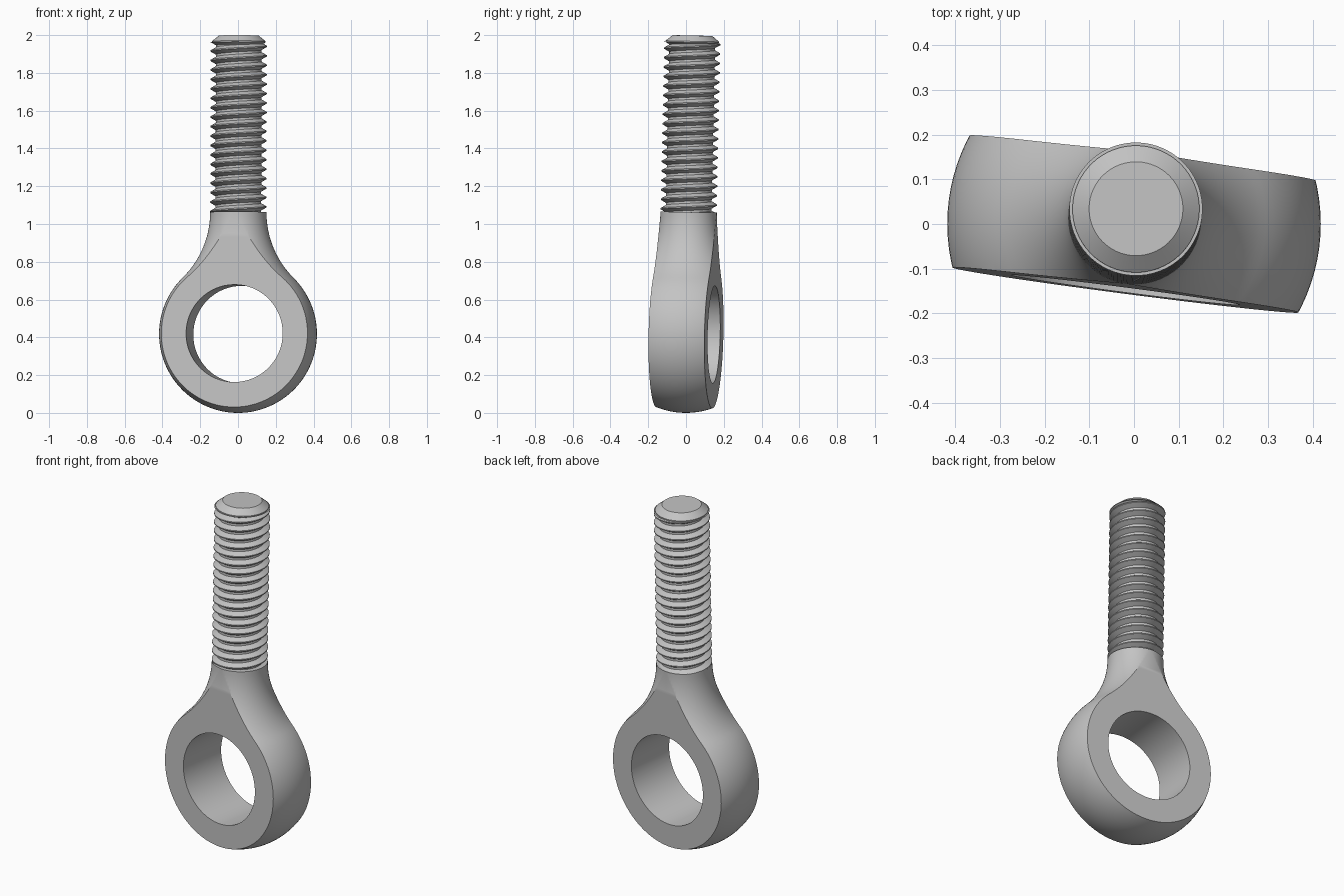
import bpy, bmesh, math
from mathutils import Vector

cube = bpy.data.objects.get("Cube")
if cube:
    bpy.data.objects.remove(cube, do_unlink=True)

# Main sizes, measured from the centre of the eye
EYE_R, HOLE_R, HALF_T = 0.418, 0.258, 0.149
SHANK_R, NECK_TOP, TOP = 0.149, 0.645, 1.58
ROOT_R, PITCH = 0.121, 0.05
CENTRE = Vector((0, 0, EYE_R))
TURN = (math.radians(-1.25), 0, math.radians(-7.4))

steel = bpy.data.materials.new("grey steel")
steel.use_nodes = True
colour = (0.55, 0.55, 0.55, 1)
steel.diffuse_color = colour
steel.node_tree.nodes["Principled BSDF"].inputs["Base Color"].default_value = colour


def make_object(name, bm):
    mesh = bpy.data.meshes.new(name)
    bm.to_mesh(mesh)
    bm.free()
    mesh.materials.append(steel)
    ob = bpy.data.objects.new(name, mesh)
    bpy.context.collection.objects.link(ob)
    return ob


def activate(ob):
    bpy.ops.object.select_all(action="DESELECT")
    ob.select_set(True)
    bpy.context.view_layer.objects.active = ob


def lathe(name, profile, steps=96):
    """Turn a list of (radius, height) points about the z axis."""
    bm = bmesh.new()
    verts = [bm.verts.new((r, 0, z)) for r, z in profile]
    edges = [bm.edges.new(pair) for pair in zip(verts, verts[1:])]
    bmesh.ops.spin(bm, geom=verts + edges, cent=(0, 0, 0), axis=(0, 0, 1),
                   angle=math.tau, steps=steps)
    bmesh.ops.remove_doubles(bm, verts=bm.verts, dist=1e-5)
    bmesh.ops.recalc_face_normals(bm, faces=bm.faces)
    return make_object(name, bm)


def cut(ob, cutter, operation):
    mod = ob.modifiers.new("cut", "BOOLEAN")
    mod.object, mod.operation, mod.solver = cutter, operation, "EXACT"
    activate(ob)
    bpy.ops.object.modifier_apply(modifier=mod.name)
    bpy.data.objects.remove(cutter, do_unlink=True)


def finish(ob):
    activate(ob)
    bpy.ops.object.shade_smooth_by_angle(angle=math.radians(30))
    ob.location, ob.rotation_euler = CENTRE, TURN


# Eye and neck: a ball flowing through a tangent fillet into the shank
fillet_r = ((SHANK_R**2 + NECK_TOP**2 - EYE_R**2) / (2 * (EYE_R - SHANK_R)))
fillet_x = SHANK_R + fillet_r
join = math.atan2(NECK_TOP, fillet_x)
profile = []
for i in range(41):
    a = -math.pi / 2 + (join + math.pi / 2) * i / 40
    profile.append((EYE_R * math.cos(a), EYE_R * math.sin(a)))
profile[0] = (0, -EYE_R)
for i in range(1, 21):
    a = math.pi + join * (1 - i / 20)
    profile.append((fillet_x + fillet_r * math.cos(a),
                    NECK_TOP + fillet_r * math.sin(a)))
profile.append((0, NECK_TOP))
eye = lathe("eye_and_neck", profile)

# Flat cheeks
bm = bmesh.new()
bmesh.ops.create_cube(bm, size=2)
bmesh.ops.scale(bm, vec=(1, HALF_T, 2), verts=bm.verts)
cut(eye, make_object("cheek_cutter", bm), "INTERSECT")

# Round bore
bore = lathe("bore_cutter", [(0, -1), (HOLE_R, -1), (HOLE_R, 1), (0, 1)], 64)
bore.rotation_euler.x = math.pi / 2
bpy.context.view_layer.update()
cut(eye, bore, "DIFFERENCE")
finish(eye)

# Helical thread: flat crests and roots with sloping flanks
SEG = 64
low, high = NECK_TOP - 0.004, TOP - 0.036
shape = [(0, ROOT_R), (0.24, ROOT_R), (0.56, SHANK_R), (0.68, SHANK_R)]
turns = int((high - low) / PITCH) + 3
bm = bmesh.new()
rows = []
for n in range(turns):
    for part, r in shape:
        row = []
        for i in range(SEG + 1):
            a = math.tau * i / SEG
            z = low + PITCH * (n - 1 + part + i / SEG)
            z = min(max(z, low), high)
            row.append(bm.verts.new((r * math.cos(a), r * math.sin(a), z)))
        rows.append(row)
for lower, upper in zip(rows, rows[1:]):
    for i in range(SEG):
        bm.faces.new((lower[i], lower[i + 1], upper[i + 1], upper[i]))
bmesh.ops.remove_doubles(bm, verts=bm.verts, dist=1e-5)
bmesh.ops.dissolve_degenerate(bm, edges=bm.edges, dist=1e-5)
finish(make_object("screw_thread", bm))

# Chamfered tip
tip = lathe("chamfered_tip", [(0, TOP), (0.105, TOP), (0.142, TOP - 0.03),
                              (0.142, TOP - 0.036), (ROOT_R, TOP - 0.05),
                              (0, TOP - 0.05)], 64)
finish(tip)
